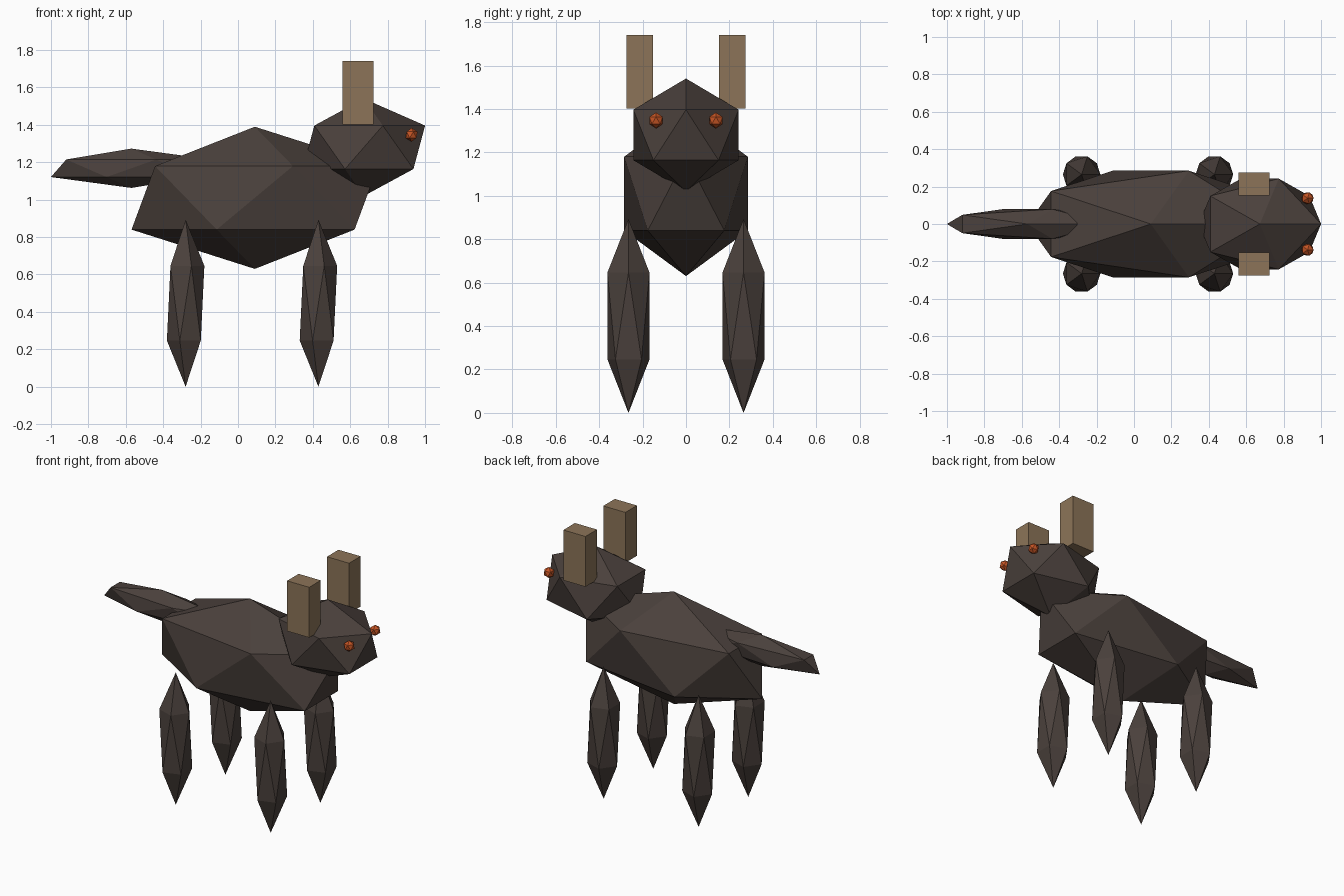
import bpy

if "Cube" in bpy.data.objects:
    bpy.data.objects.remove(bpy.data.objects["Cube"])


def material(name, color):
    m = bpy.data.materials.new(name)
    m.diffuse_color = (*color, 1.0)
    m.use_nodes = True
    m.node_tree.nodes["Principled BSDF"].inputs["Base Color"].default_value = m.diffuse_color
    return m


FUR = material("dark_brown_fur", (0.069, 0.052, 0.045))
TAN = material("tan_ear", (0.262, 0.175, 0.098))
ORANGE = material("orange_eye", (0.56, 0.09, 0.018))


def finish(name, scale, mat):
    ob = bpy.context.object
    ob.name = name
    ob.scale = scale
    ob.data.materials.append(mat)
    return ob


def gem(name, center, radii, mat):
    """Stretched icosahedron with flat faces."""
    bpy.ops.mesh.primitive_ico_sphere_add(subdivisions=1, radius=1, location=center)
    return finish(name, radii, mat)


def box(name, center, size, mat):
    bpy.ops.mesh.primitive_cube_add(size=1, location=center)
    return finish(name, size, mat)


# Torso, head and tail along the x axis
gem("body", (0.09, 0, 1.01), (0.737, 0.335, 0.38), FUR)
gem("head", (0.673, 0, 1.28), (0.366, 0.285, 0.26), FUR)
gem("tail", (-0.57, 0, 1.168), (0.481, 0.093, 0.105), FUR)

# Mirrored legs, ears and eyes
for side, label in ((-1, "right"), (1, "left")):
    for x, end in ((-0.28, "back"), (0.43, "front")):
        gem(f"{end}_leg_{label}", (x, side * 0.265, 0.4465),
            (0.112, 0.114, 0.4465), FUR)
    box(f"ear_{label}", (0.642, side * 0.213, 1.571), (0.165, 0.123, 0.34), TAN)
    gem(f"eye_{label}", (0.928, side * 0.138, 1.347), (0.036, 0.036, 0.037), ORANGE)
